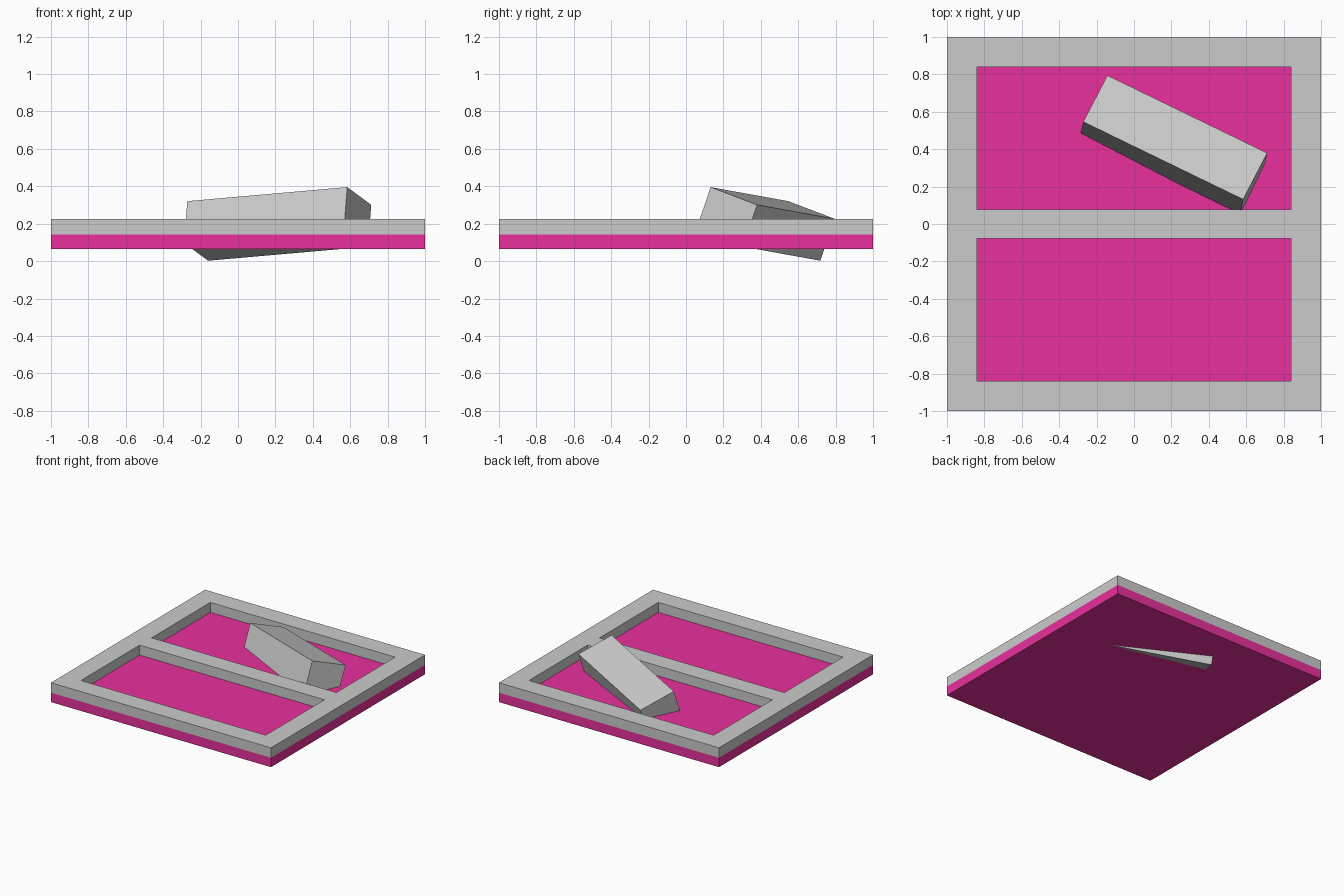
import bpy, bmesh
from mathutils import Matrix, Vector

if "Cube" in bpy.data.objects:
    bpy.data.objects.remove(bpy.data.objects["Cube"])


def add_object(name, bm, material=None):
    bmesh.ops.recalc_face_normals(bm, faces=bm.faces[:])
    mesh = bpy.data.meshes.new(name)
    bm.to_mesh(mesh)
    bm.free()
    obj = bpy.data.objects.new(name, mesh)
    bpy.context.collection.objects.link(obj)
    if material:
        mesh.materials.append(material)
    return obj


def add_box(name, size, matrix, material=None):
    bm = bmesh.new()
    bmesh.ops.create_cube(bm, size=1, matrix=matrix @ Matrix.Diagonal((*size, 1)))
    return add_object(name, bm, material)


pink = bpy.data.materials.new("pink")
pink.diffuse_color = (0.81, 0.03, 0.34, 1)
pink.use_nodes = True
pink.node_tree.nodes["Principled BSDF"].inputs["Base Color"].default_value = pink.diffuse_color

BASE_Z, JOIN_Z, TOP_Z = 0.066, 0.143, 0.225

# Pink base panel
add_box("base_panel", (2, 2, JOIN_Z - BASE_Z),
        Matrix.Translation((0, 0, (BASE_Z + JOIN_Z) / 2)), pink)

# Raised frame with a middle bar: grid of cells, two left open, extruded up
xs = (-1, -0.84, 0.84, 1)
ys = (-1, -0.84, -0.078, 0.078, 0.84, 1)
bm = bmesh.new()
grid = [[bm.verts.new((x, y, JOIN_Z)) for y in ys] for x in xs]
for i in range(len(xs) - 1):
    for j in range(len(ys) - 1):
        if i == 1 and j in (1, 3):
            continue
        bm.faces.new((grid[i][j], grid[i + 1][j], grid[i + 1][j + 1], grid[i][j + 1]))
raised = bmesh.ops.extrude_face_region(bm, geom=bm.faces[:], use_keep_orig=True)
bmesh.ops.translate(bm, vec=(0, 0, TOP_Z - JOIN_Z),
                    verts=[g for g in raised["geom"] if isinstance(g, bmesh.types.BMVert)])
add_object("frame", bm)

# Tilted rocker block that passes through the panel
along = Vector((0.855, -0.415, 0.075)).normalized()
across = Vector((0.125, 0.25, -0.095))
across = (across - along * across.dot(along)).normalized()
up = along.cross(across)
tilt = Matrix((along, across, up)).transposed().to_4x4()
add_box("rocker_block", (0.953, 0.295, 0.237),
        Matrix.Translation((0.212, 0.425, 0.199)) @ tilt)
